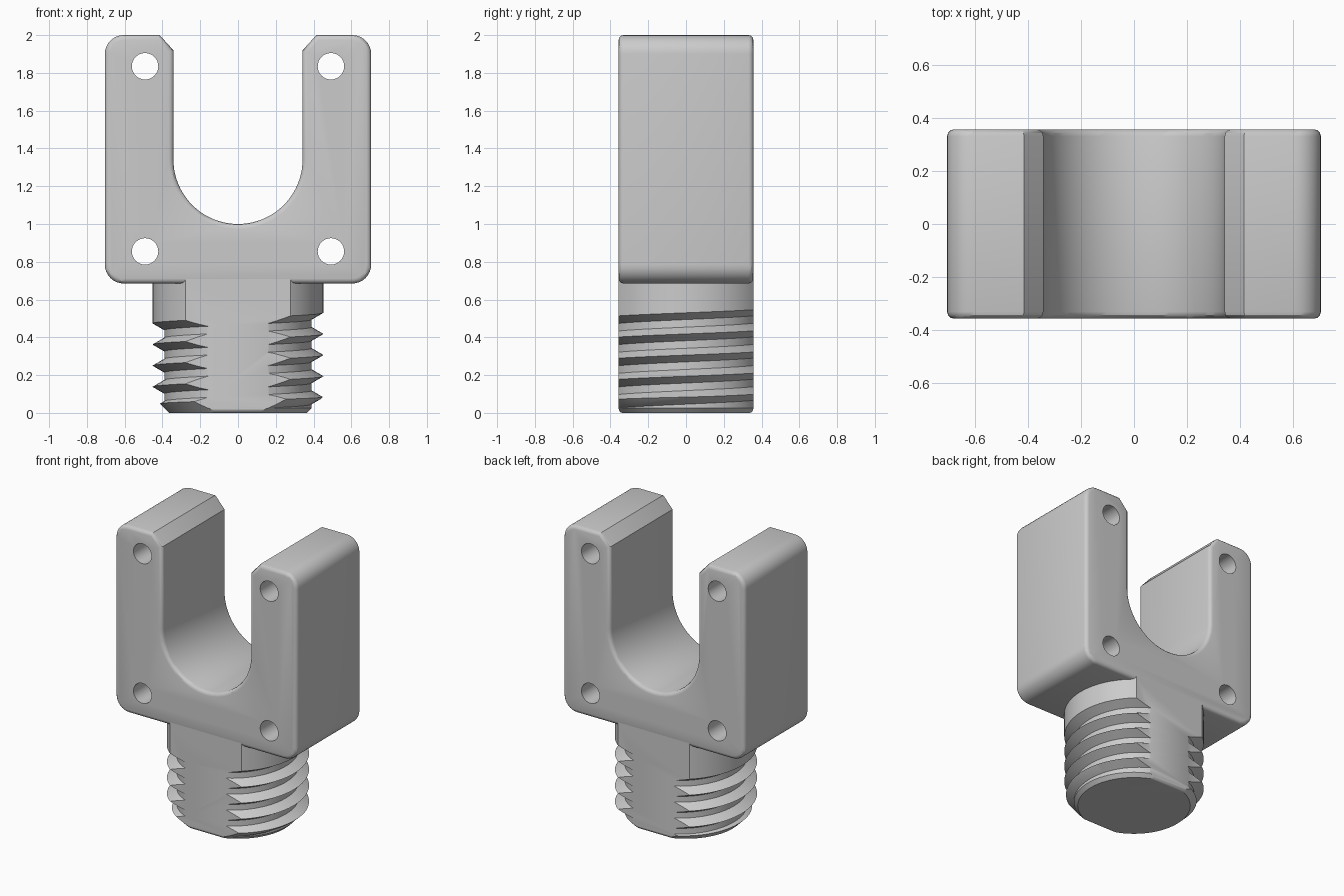
import bpy, bmesh, math
from mathutils import Matrix

if "Cube" in bpy.data.objects:
    bpy.data.objects.remove(bpy.data.objects["Cube"])

HALF = 0.357          # half depth of the body
grey = bpy.data.materials.new("light_grey")
grey.diffuse_color = (0.6, 0.6, 0.6, 1)
grey.use_nodes = True
grey.node_tree.nodes["Principled BSDF"].inputs["Base Color"].default_value = grey.diffuse_color


def finish(bm, name):
    """Turn a bmesh into a scene object."""
    bmesh.ops.recalc_face_normals(bm, faces=bm.faces)
    me = bpy.data.meshes.new(name)
    bm.to_mesh(me)
    bm.free()
    me.materials.append(grey)
    ob = bpy.data.objects.new(name, me)
    bpy.context.collection.objects.link(ob)
    return ob


def cut(ob, cutter, operation):
    """Apply a boolean and discard the cutter."""
    cutter.hide_render = True
    mod = ob.modifiers.new("cut", 'BOOLEAN')
    mod.operation, mod.object, mod.solver = operation, cutter, 'EXACT'
    bpy.context.view_layer.objects.active = ob
    bpy.ops.object.modifier_apply(modifier=mod.name)
    bpy.data.objects.remove(cutter)


def smooth(ob):
    bpy.ops.object.select_all(action='DESELECT')
    ob.select_set(True)
    bpy.context.view_layer.objects.active = ob
    bpy.ops.object.shade_smooth_by_angle(angle=math.radians(30))


def arc(cx, cz, r, a0, a1, n):
    """Points on an arc, angles in degrees."""
    angles = [math.radians(a0 + (a1 - a0) * i / n) for i in range(n + 1)]
    return [(cx + r * math.cos(a), cz + r * math.sin(a)) for a in angles]


# Forked body: right half of the outline, mirrored, extruded and rounded
W, BOTTOM, FILLET, U = 0.705, 0.685, 0.1, 0.342
right = arc(W - FILLET, BOTTOM + FILLET, FILLET, -90, 0, 8)
right += arc(W - FILLET, 2 - FILLET, FILLET, 0, 90, 8)
right += [(0.415, 2.0), (U, 1.92)]
right += arc(0, 1 + U, U, 0, -90, 20)
outline = right + [(-x, z) for x, z in reversed(right[:-1])]

bm = bmesh.new()
face = bm.faces.new([bm.verts.new((x, -HALF, z)) for x, z in outline])
ext = bmesh.ops.extrude_face_region(bm, geom=[face], use_keep_orig=True)
bmesh.ops.translate(bm, vec=(0, 2 * HALF, 0),
                    verts=[v for v in ext["geom"] if isinstance(v, bmesh.types.BMVert)])
bmesh.ops.recalc_face_normals(bm, faces=bm.faces)
rims = [e for e in bm.edges if abs(e.verts[0].co.y - e.verts[1].co.y) < 1e-5]
bmesh.ops.bevel(bm, geom=rims, offset=0.026, segments=3, profile=0.5, affect='EDGES')
body = finish(bm, "forked_body")

# Four bolt holes through the body
bm = bmesh.new()
for x in (-0.492, 0.492):
    for z in (0.855, 1.835):
        bmesh.ops.create_cone(
            bm, cap_ends=True, segments=32, radius1=0.07, radius2=0.07, depth=2,
            matrix=Matrix.Translation((x, 0, z)) @ Matrix.Rotation(math.pi / 2, 4, 'X'))
cut(body, finish(bm, "hole_cutter"), 'DIFFERENCE')
smooth(body)

# Threaded stud: helical profile swept round the axis (the gap at the back
# is bridged and then removed by the rear flat)
CREST, ROOT, PITCH, STEPS = 0.452, 0.39, 0.112, 64
bm = bmesh.new()
columns = []
for i in range(STEPS + 1):
    deg = 110 + 320 * i / STEPS
    a = math.radians(deg)
    start = 0.53 + PITCH * (deg - 360) / 360
    profile = [(CREST, 0.8)]
    for k in range(6):
        c = start - k * PITCH
        profile += [(CREST, c), (ROOT, c - 0.036), (ROOT, c - 0.076)]
    profile.append((ROOT, -0.3))
    columns.append([bm.verts.new((r * math.cos(a), r * math.sin(a), z)) for r, z in profile])
for i, col in enumerate(columns):
    nxt = columns[(i + 1) % len(columns)]
    for j in range(len(col) - 1):
        bm.faces.new((col[j], col[j + 1], nxt[j + 1], nxt[j]))
bm.faces.new([c[0] for c in columns])
bm.faces.new([c[-1] for c in reversed(columns)])
bmesh.ops.triangulate(bm, faces=[f for f in bm.faces if len(f.verts) == 4])
stud = finish(bm, "threaded_stud")

# Lead-in chamfer at the stud's tip
bm = bmesh.new()
bmesh.ops.create_cone(bm, cap_ends=True, segments=72, radius1=0.265, radius2=1.365,
                      depth=1.1, matrix=Matrix.Translation((0, 0, 0.45)))
cut(stud, finish(bm, "chamfer_cutter"), 'INTERSECT')

# Front and rear flats with rounded lower edges
D, R = HALF - 0.0005, 0.022
side = arc(D - R, R, R, -90, 0, 4) + [(D, 1.0)]
side += [(-y, z) for y, z in reversed(side)]
bm = bmesh.new()
face = bm.faces.new([bm.verts.new((-1, y, z)) for y, z in side])
ext = bmesh.ops.extrude_face_region(bm, geom=[face], use_keep_orig=True)
bmesh.ops.translate(bm, vec=(2, 0, 0),
                    verts=[v for v in ext["geom"] if isinstance(v, bmesh.types.BMVert)])
cut(stud, finish(bm, "flats_cutter"), 'INTERSECT')
smooth(stud)
